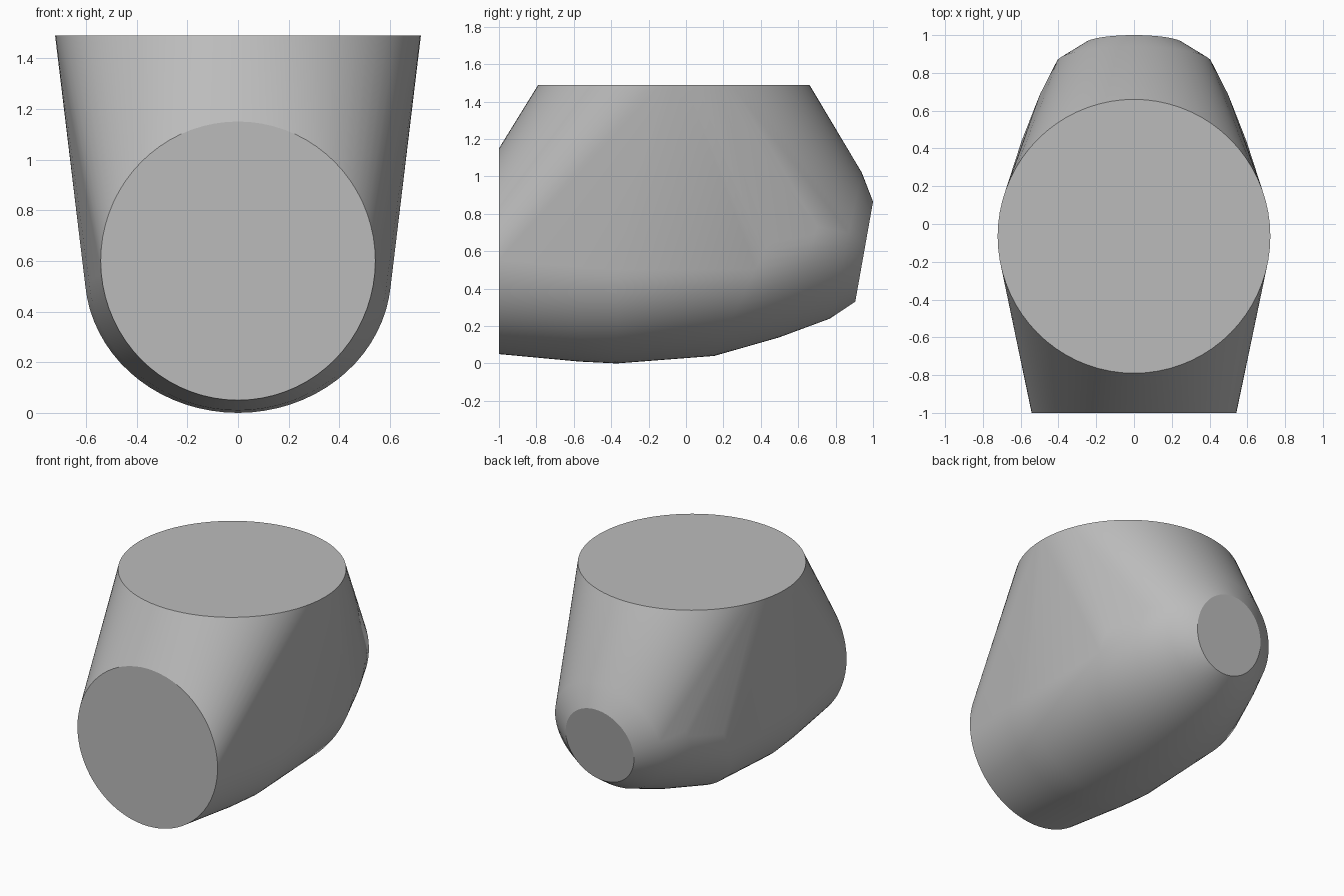
import bpy, bmesh, math
from mathutils import Vector

cube = bpy.data.objects.get("Cube")
if cube:
    bpy.data.objects.remove(cube, do_unlink=True)

SIDES = 72

grey = bpy.data.materials.new("plain grey")
grey.use_nodes = True
colour = (0.5, 0.5, 0.5, 1)
grey.diffuse_color = colour
grey.node_tree.nodes["Principled BSDF"].inputs["Base Color"].default_value = colour


def ring(bm, low, high, half_width):
    """Ellipse whose lowest and highest (y, z) points lie on the centre plane."""
    low, high = Vector((0, *low)), Vector((0, *high))
    centre, up = (low + high) / 2, (high - low) / 2
    side = Vector((half_width, 0, 0))
    for i in range(SIDES):
        a = 2 * math.pi * i / SIDES
        bm.verts.new(centre + side * math.cos(a) + up * math.sin(a))


bm = bmesh.new()
ring(bm, (-1, 0.05), (-1, 1.15), 0.542)            # front cap
ring(bm, (-0.79, 1.49), (0.66, 1.49), 0.722)       # top cap
ring(bm, (0.905, 0.33), (1, 0.865), 0.262)         # back cap
ring(bm, (-0.57, 0.01), (-0.57, 1.12), 0.59)       # belly sections
ring(bm, (-0.37, 0), (-0.37, 1.1), 0.605)
ring(bm, (0.15, 0.04), (0.64, 1.06), 0.605)
ring(bm, (0.5, 0.14), (0.82, 1.08), 0.505)         # rear shoulders
ring(bm, (0.77, 0.24), (0.94, 1.02), 0.41)

# Stretch one skin over all sections
hull = bmesh.ops.convex_hull(bm, input=bm.verts[:])
loose = [v for v in bm.verts if not v.link_faces]
bmesh.ops.delete(bm, geom=loose, context='VERTS')
bmesh.ops.dissolve_limit(bm, angle_limit=math.radians(0.2),
                         verts=bm.verts[:], edges=bm.edges[:])
bmesh.ops.recalc_face_normals(bm, faces=bm.faces[:])

# Crisp rims around the three flat caps
for face in bm.faces:
    if len(face.verts) > SIDES // 2:
        for edge in face.edges:
            edge.smooth = False

mesh = bpy.data.meshes.new("body")
bm.to_mesh(mesh)
bm.free()
mesh.materials.append(grey)
body = bpy.data.objects.new("body", mesh)
bpy.context.collection.objects.link(body)
bpy.ops.object.select_all(action='DESELECT')
body.select_set(True)
bpy.context.view_layer.objects.active = body
bpy.ops.object.shade_smooth_by_angle(angle=math.radians(35), keep_sharp_edges=True)
